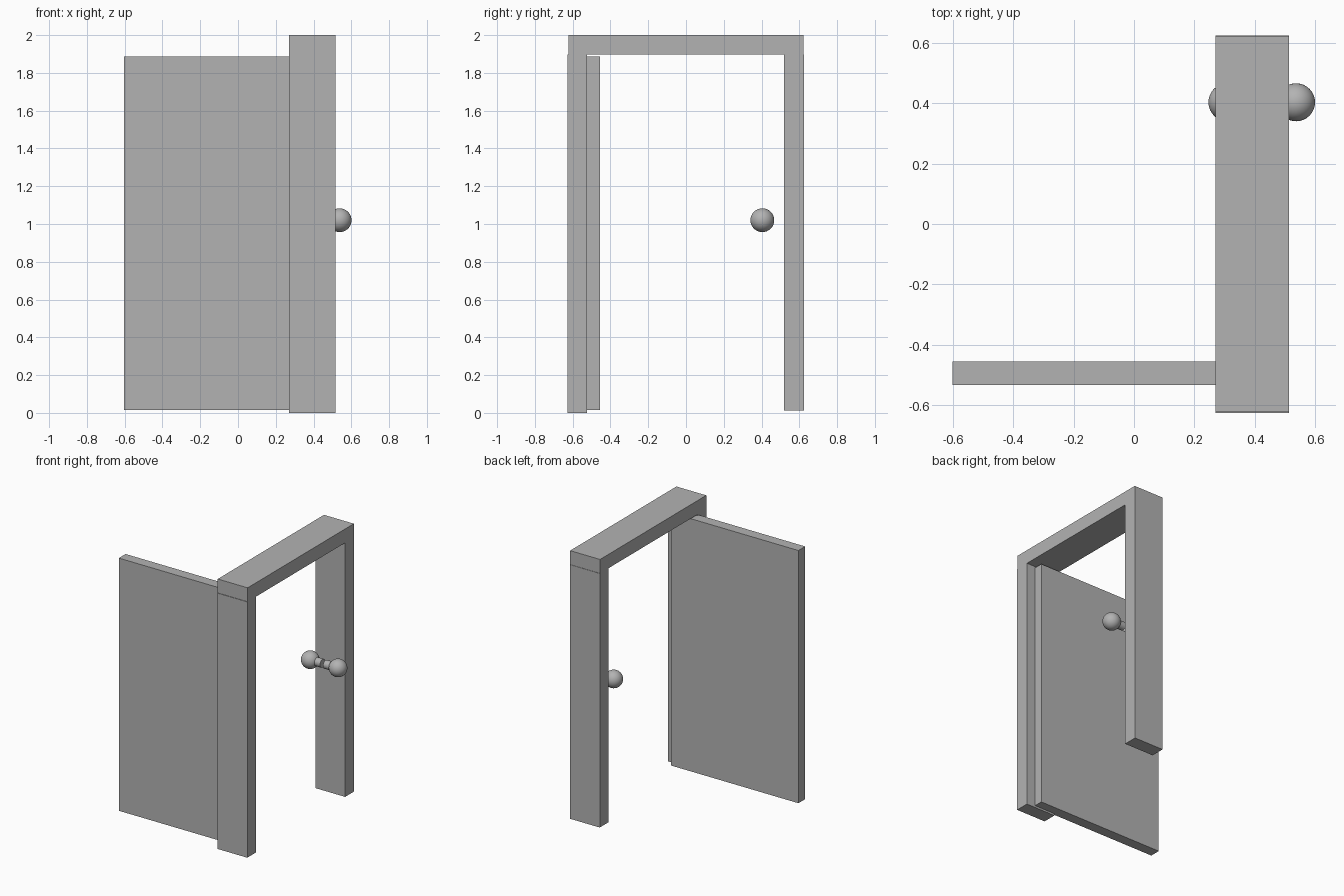
import bpy
import math

if "Cube" in bpy.data.objects:
    bpy.data.objects.remove(bpy.data.objects["Cube"])

grey = bpy.data.materials.new("plain_grey")
grey.diffuse_color = (0.45, 0.45, 0.45, 1)
grey.use_nodes = True
grey.node_tree.nodes["Principled BSDF"].inputs["Base Color"].default_value = grey.diffuse_color


def finish(obj, name):
    obj.name = name
    obj.data.materials.append(grey)
    return obj


def box(name, x, y, z):
    """Box from (min, max) ranges on each axis."""
    bpy.ops.mesh.primitive_cube_add(size=1, location=[sum(r) / 2 for r in (x, y, z)])
    obj = bpy.context.object
    obj.scale = [r[1] - r[0] for r in (x, y, z)]
    bpy.ops.object.transform_apply(location=False, rotation=False, scale=True)
    return finish(obj, name)


# Door frame: two posts and the beam across the top
depth = (0.27, 0.515)
box("hinge_post", depth, (-0.627, -0.523), (0, 1.897))
box("latch_post", depth, (0.52, 0.625), (0.013, 1.897))
box("top_beam", depth, (-0.623, 0.622), (1.897, 2.0))

# Door leaf, swung open at a right angle
box("door_leaf", (-0.603, 0.443), (-0.535, -0.456), (0.014, 1.888))

# Door knobs: a ball and a short stem on each side of a narrow gap
KNOB_Y, KNOB_Z, MID_X = 0.404, 1.02, 0.424
for side, label in ((-1, "inner"), (1, "outer")):
    bpy.ops.mesh.primitive_uv_sphere_add(
        segments=32, ring_count=16, radius=0.063,
        location=(MID_X + side * 0.114, KNOB_Y, KNOB_Z),
        rotation=(0, math.pi / 2, 0))
    finish(bpy.context.object, label + "_knob")
    bpy.ops.object.shade_smooth_by_angle()
    bpy.ops.mesh.primitive_cylinder_add(
        vertices=32, radius=0.031, depth=0.06,
        location=(MID_X + side * 0.042, KNOB_Y, KNOB_Z),
        rotation=(0, math.pi / 2, 0))
    finish(bpy.context.object, label + "_knob_stem")
    bpy.ops.object.shade_smooth_by_angle()
